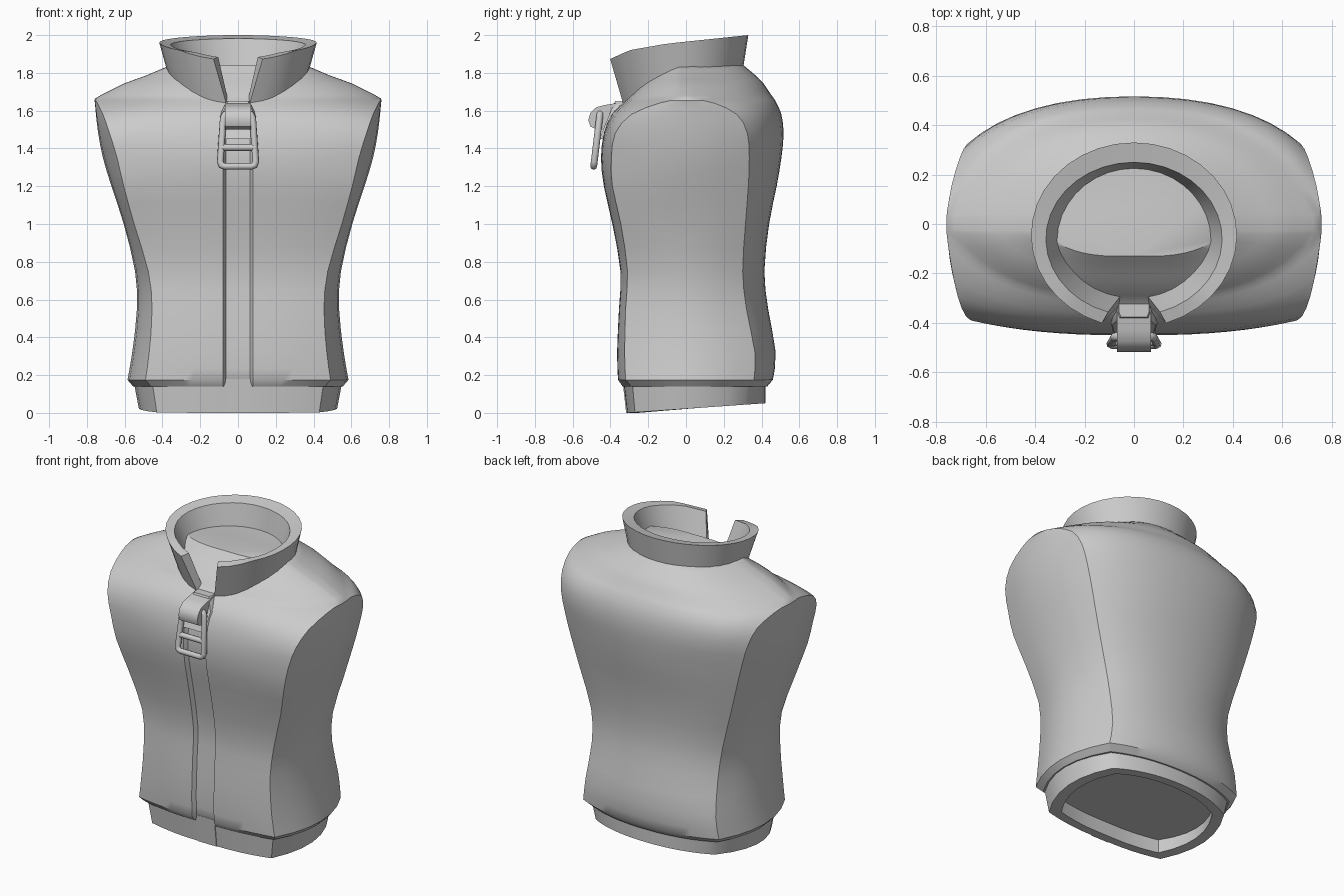
import bpy, bmesh, math

if "Cube" in bpy.data.objects:
    bpy.data.objects.remove(bpy.data.objects["Cube"])


def loft(name, rings, sharp_cols=(), sharp_rows=99, angle=35):
    """Skin closed rings of points, cap both ends, shade smooth by angle."""
    bm = bmesh.new()
    vs = [[bm.verts.new(p) for p in r] for r in rings]
    n = len(rings[0])
    for a, b in zip(vs, vs[1:]):
        for i in range(n):
            bm.faces.new((a[i], a[(i + 1) % n], b[(i + 1) % n], b[i]))
    bm.faces.new(vs[0])
    bm.faces.new(vs[-1])
    bmesh.ops.recalc_face_normals(bm, faces=bm.faces[:])
    sharp = set()
    for a, b in zip(vs[:sharp_rows], vs[1:sharp_rows]):
        for c in sharp_cols:
            sharp.add(bm.edges.get((a[c], b[c])))
    me = bpy.data.meshes.new(name)
    for e in sharp:
        e.smooth = False
    bm.to_mesh(me)
    bm.free()
    ob = bpy.data.objects.new(name, me)
    bpy.context.collection.objects.link(ob)
    bpy.ops.object.select_all(action='DESELECT')
    ob.select_set(True)
    bpy.context.view_layer.objects.active = ob
    bpy.ops.object.shade_smooth_by_angle(angle=math.radians(angle))
    return ob


def bez(a, c, b, n):
    out = []
    for k in range(1, n + 1):
        t = k / n
        out.append(tuple((1 - t) ** 2 * p + 2 * t * (1 - t) * q + t * t * r
                         for p, q, r in zip(a, c, b)))
    return out


def section(row, dent=0.0):
    """Torso cross-section: front sheet, flat side panel, back sheet, mirrored."""
    z, f, b, w, xe, ye, xb, yb = row
    k = 0.6 + 0.15 * max(0, min(1, (z - 1.3) / 0.35))
    h = [(0, f + dent), (.064, f + dent), (.079, f)]
    h += bez((.079, f), (k * xe, f), (xe, ye), 8)
    h += bez((xe, ye), (2 * w - (xe + xb) / 2, (ye + yb) / 2), (xb, yb), 6)
    h += bez((xb, yb), (k * xb, b), (0, b), 8)
    h += [(-x, y) for x, y in h[-2:0:-1]]
    return [(x, y, z) for x, y in h]


def interp(tab, y):
    if y <= tab[0][0]:
        return tab[0][1]
    for (a, p), (b, q) in zip(tab, tab[1:]):
        if y <= b:
            return p + (q - p) * (y - a) / (b - a)
    return tab[-1][1]


def catmull(rows, n):
    out = []
    for i in range(len(rows) - 1):
        p = [rows[max(0, min(len(rows) - 1, i + d))] for d in (-1, 0, 1, 2)]
        for s in range(n):
            t = s / n
            out.append(tuple(.5 * (2 * b + (c - a) * t + (2 * a - 5 * b + 4 * c - d) * t * t
                                   + (3 * b - a - 3 * c + d) * t ** 3) for a, b, c, d in zip(*p)))
    return out + [rows[-1]]


# torso: z, front, back, half width, front panel edge x/y, back panel edge x/y
rows = [
    (.175, -.36, .46, .585, .49, -.32, .49, .36),
    (.32, -.365, .475, .56, .47, -.325, .47, .365),
    (.55, -.355, .435, .535, .455, -.32, .455, .32),
    (.75, -.347, .415, .545, .475, -.31, .475, .30),
    (1.0, -.39, .44, .605, .55, -.345, .545, .315),
    (1.2, -.435, .48, .67, .605, -.39, .60, .33),
    (1.35, -.45, .505, .715, .64, -.395, .64, .335),
    (1.48, -.435, .517, .74, .68, -.375, .675, .325),
    (1.58, -.395, .505, .752, .715, -.29, .705, .27),
    (1.64, -.335, .48, .757, .745, -.14, .74, .15),
    (1.665, -.305, .465, .755, .75, -.04, .75, .04)]
panel_rows = (len(rows) - 1) * 2 + 2
for z, f, b, w in ((1.70, -.275, .44, .69), (1.745, -.23, .41, .60),
                   (1.785, -.185, .37, .49), (1.84, -.13, .305, .36)):
    rows.append((z, f, b, w, w - .005, -.04, w - .005, .04))
body = [(.14, -.335, .43, .555, .46, -.29, .46, .33)] + catmull(rows, 2)
loft("vest_body", [section(r, .025 if r[0] < 1.6 else 0) for r in body],
     (10, 16, 32, 38), panel_rows)

# hem band: hollow ring with a slanted bottom edge
top = section((.17, -.332, .42, .553, .455, -.285, .455, .325))
low = section((0, -.312, .42, .525, .43, -.27, .43, .315))
low = [(x, y, max(0, (y + .31) * .07)) for x, y, z in low]
inn = [(x * .87, .05 + (y - .05) * .85, z) for x, y, z in low]
deep = [(x, y, .09) for x, y, z in inn]
loft("hem_band", [top, low, inn, deep])

# placket end over the hem
loft("placket_end", [[(s * .066, y, z) for y, z in
                      ((-.337, .18), (-.317, 0), (-.29, .002), (-.29, .18))] for s in (-1, 1)])

# standing collar, open in a V at the front
top_z = ((-.42, 1.865), (-.3, 1.92), (-.1, 1.955), (.33, 2.0))
bot_z = ((-.33, 1.63), (-.2, 1.73), (-.05, 1.785), (.1, 1.815), (.3, 1.84))


def rim(t, a, b, cy, x0, tab, dz=0):
    p0 = math.asin(x0 / a)
    p = p0 + (2 * math.pi - 2 * p0) * t
    x, y = a * math.sin(p), cy - b * math.cos(p)
    return (x, y, interp(tab, y) + dz)


N = 32
collar = []
for i in range(N + 1):
    t = i / N
    collar.append([rim(t, .37, .32, -.015, .06, bot_z),
                   rim(t, .417, .375, -.045, .13, top_z),
                   rim(t, .357, .31, -.06, .105, top_z, -.01),
                   rim(t, .28, .255, -.035, .05, bot_z, -.02)])
loft("collar", collar)

# zip slider: base plate and rounded bridge
plate = [(.06, 1.65), (.1, 1.57), (.085, 1.45)]
plate += [(-x, z) for x, z in reversed(plate)]
loft("slider_plate", [[(x * s, -.45 + (z - 1.45) * .42 + d, z) for x, z in plate]
                      for s, d in ((1, .06), (1, .008), (.88, -.01))])
bridge = ((-.34, 1.645), (-.43, 1.63), (-.475, 1.618), (-.505, 1.59), (-.518, 1.55),
          (-.505, 1.515), (-.47, 1.50), (-.40, 1.50))
loft("slider_bridge", [[(x, y, z) for y, z in bridge] for x in (-.068, .068)], angle=40)


# pull tab: rounded wire frame with a crossbar
def wire(name, pts, closed):
    cu = bpy.data.curves.new(name, 'CURVE')
    cu.dimensions = '3D'
    cu.bevel_depth, cu.bevel_resolution = .018, 2
    sp = cu.splines.new('POLY')
    sp.points.add(len(pts) - 1)
    for p, (x, z) in zip(sp.points, pts):
        p.co = (x, -.455 - (1.585 - z) * .12, z, 1)
    sp.use_cyclic_u = closed
    bpy.context.collection.objects.link(bpy.data.objects.new(name, cu))


half = [(.07, 1.305), (.088, 1.311), (.094, 1.33), (.078, 1.56), (.07, 1.58), (.055, 1.587)]
wire("pull_tab_frame", half + [(-x, z) for x, z in reversed(half)], True)
wire("pull_tab_crossbar", [(-.088, 1.405), (.088, 1.405)], False)
